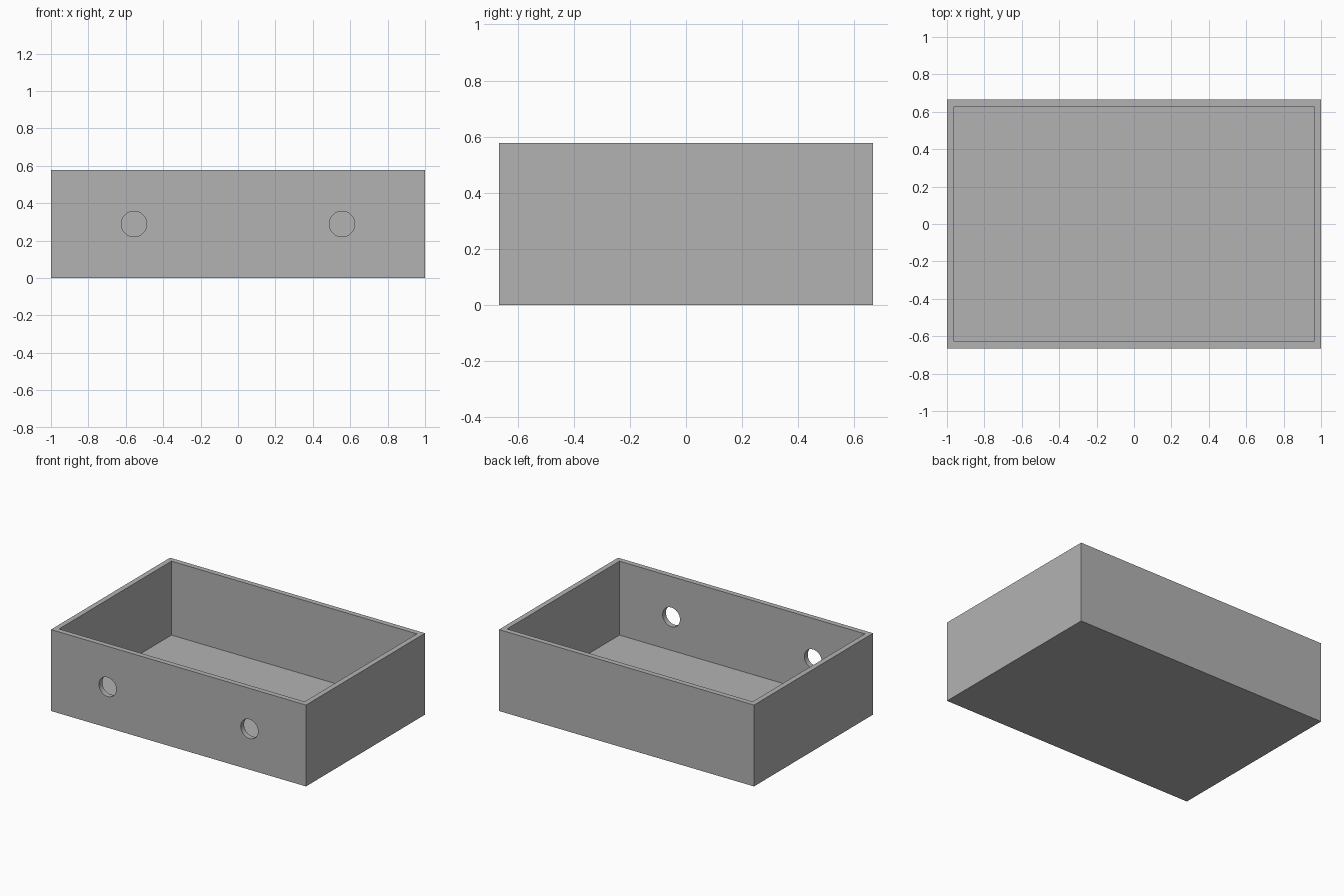
import bpy
from mathutils import Matrix
import bmesh
import math

cube = bpy.data.objects.get("Cube")
if cube:
    bpy.data.objects.remove(cube, do_unlink=True)

LENGTH, WIDTH, HEIGHT = 2.0, 1.333, 0.577
WALL = 0.053
HOLE_X, HOLE_Z, HOLE_RADIUS = 0.556, 0.289, 0.068

grey = bpy.data.materials.new("plain grey")
grey.use_nodes = True
colour = (0.45, 0.45, 0.45, 1)
grey.diffuse_color = colour
grey.node_tree.nodes["Principled BSDF"].inputs["Base Color"].default_value = colour


def add_object(name, bm):
    mesh = bpy.data.meshes.new(name)
    bm.to_mesh(mesh)
    bm.free()
    mesh.materials.append(grey)
    obj = bpy.data.objects.new(name, mesh)
    bpy.context.collection.objects.link(obj)
    return obj


# Open box: inset the top face for the rim, then push it down to the floor
bm = bmesh.new()
bmesh.ops.create_cube(bm, size=1, matrix=Matrix.Translation((0, 0, HEIGHT / 2))
                      @ Matrix.Diagonal((LENGTH, WIDTH, HEIGHT, 1)))
top = max(bm.faces, key=lambda f: f.calc_center_median().z)
bmesh.ops.inset_region(bm, faces=[top], thickness=WALL)
floor = bmesh.ops.extrude_discrete_faces(bm, faces=[top])["faces"][0]
bmesh.ops.translate(bm, verts=floor.verts, vec=(0, 0, WALL - HEIGHT))
bmesh.ops.recalc_face_normals(bm, faces=bm.faces)
box = add_object("open_box", bm)

# Two round holes through the front wall
bm = bmesh.new()
for side in (-1, 1):
    place = Matrix.Translation((side * HOLE_X, -WIDTH / 2 + WALL / 2, HOLE_Z))
    bmesh.ops.create_cone(bm, cap_ends=True, segments=64, radius1=HOLE_RADIUS,
                          radius2=HOLE_RADIUS, depth=WALL * 3,
                          matrix=place @ Matrix.Rotation(math.pi / 2, 4, "X"))
cutter = add_object("hole_cutter", bm)
cutter.hide_render = True
cutter.hide_viewport = True

cut = box.modifiers.new("front holes", "BOOLEAN")
cut.operation = "DIFFERENCE"
cut.solver = "EXACT"
cut.object = cutter

# Smooth hole walls, sharp box edges
bpy.ops.object.select_all(action="DESELECT")
bpy.context.view_layer.objects.active = box
box.select_set(True)
bpy.ops.object.modifier_apply(modifier=cut.name)
bpy.ops.object.shade_smooth_by_angle(angle=math.radians(30))
